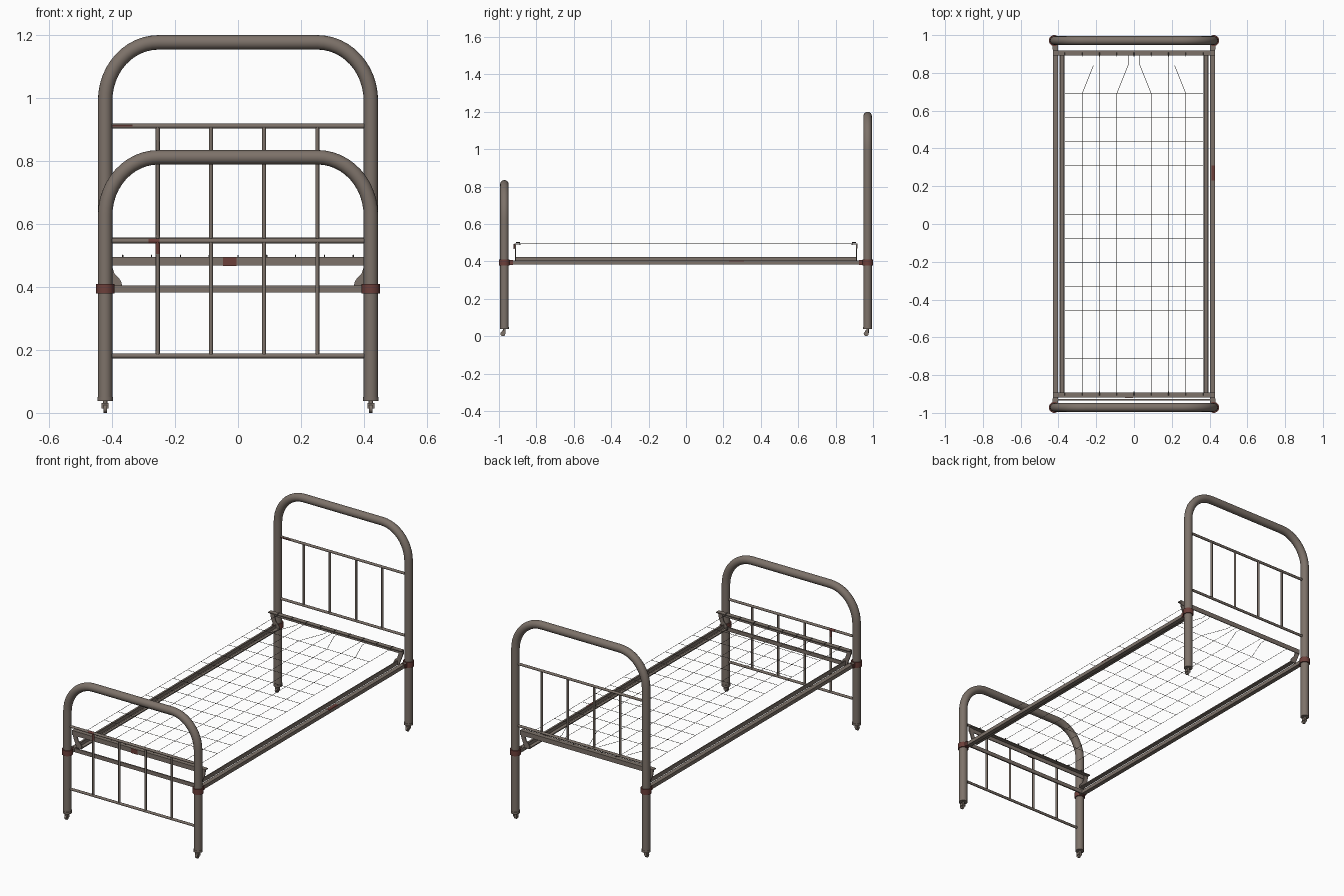
import bpy
import math
from mathutils import Vector

cube = bpy.data.objects.get("Cube")
if cube:
    bpy.data.objects.remove(cube, do_unlink=True)


def material(name, rgb):
    m = bpy.data.materials.new(name)
    m.use_nodes = True
    m.diffuse_color = (*rgb, 1)
    bsdf = m.node_tree.nodes["Principled BSDF"]
    bsdf.inputs["Base Color"].default_value = (*rgb, 1)
    bsdf.inputs["Roughness"].default_value = 0.7
    return m


METAL = material("weathered brown metal", (0.205, 0.168, 0.142))
RUST = material("rust red", (0.15, 0.05, 0.042))
WIRE = material("dark wire", (0.07, 0.06, 0.052))


def tube(name, paths, radius, mat, res=4):
    """Round tubes along one or more point paths, joined in one object."""
    cu = bpy.data.curves.new(name, "CURVE")
    cu.dimensions = "3D"
    cu.bevel_depth = radius
    cu.bevel_resolution = res
    cu.use_fill_caps = True
    for path in paths:
        sp = cu.splines.new("POLY")
        sp.points.add(len(path) - 1)
        for p, co in zip(sp.points, path):
            p.co = (*co, 1)
    ob = bpy.data.objects.new(name, cu)
    bpy.context.collection.objects.link(ob)
    cu.materials.append(mat)
    bpy.ops.object.select_all(action="DESELECT")
    ob.select_set(True)
    bpy.context.view_layer.objects.active = ob
    bpy.ops.object.convert(target="MESH")
    bpy.ops.object.shade_smooth_by_angle(angle=math.radians(50))


def prism(name, profile, start, along, u, v, mat):
    """Extrude a 2D profile (in axes u, v) from start by the vector along."""
    start, along, u, v = map(Vector, (start, along, u, v))
    ring = [start + u * a + v * b for a, b in profile]
    n = len(ring)
    faces = [[i, (i + 1) % n, n + (i + 1) % n, n + i] for i in range(n)]
    faces += [list(range(n))[::-1], list(range(n, 2 * n))]
    me = bpy.data.meshes.new(name)
    me.from_pydata(ring + [p + along for p in ring], [], faces)
    me.materials.append(mat)
    ob = bpy.data.objects.new(name, me)
    bpy.context.collection.objects.link(ob)
    bpy.ops.object.select_all(action="DESELECT")
    ob.select_set(True)
    bpy.context.view_layer.objects.active = ob
    bpy.ops.object.mode_set(mode="EDIT")
    bpy.ops.mesh.select_all(action="SELECT")
    bpy.ops.mesh.normals_make_consistent(inside=False)
    bpy.ops.object.mode_set(mode="OBJECT")
    return ob


def box(name, lo, hi, mat):
    w, d, h = (b - a for a, b in zip(lo, hi))
    rect = [(0, 0), (w, 0), (w, d), (0, d)]
    return prism(name, rect, lo, (0, 0, h), (1, 0, 0), (0, 1, 0), mat)


PX, PY = 0.422, 0.971
TUBE_R = 0.023
BARS = [-0.255, -0.086, 0.083, 0.252]


def hoop(y, top):
    """Leg, rounded corner, top rail, rounded corner, leg."""
    rx, rz, steps = 0.17, 0.185, 12
    half = []
    for i in range(steps + 1):
        a = math.pi / 2 * i / steps
        half.append((PX - rx + rx * math.cos(a), top - rz + rz * math.sin(a)))
    half.insert(0, (PX, 0.04))
    pts = half + [(-x, z) for x, z in reversed(half)]
    return [(x, y, z) for x, z in pts]


# Head and foot ends: hoop, cross rails and balusters
for end, y, top, low, high in (("head", PY, 1.177, 0.55, 0.911),
                               ("foot", -PY, 0.812, 0.181, 0.546)):
    s = 1 if y > 0 else -1
    tube(end + "_hoop", [hoop(y, top)], TUBE_R, METAL, 6)
    tube(end + "_cross_rails",
         [[(-PX, y, z), (PX, y, z)] for z in (low, high)], 0.0075, METAL, 2)
    tube(end + "_balusters",
         [[(x, y, low), (x, y, high)] for x in BARS], 0.0065, METAL, 2)

    for side, sx in (("left", 1), ("right", -1)):
        x = sx * PX
        tag = f"{end}_{side}_"
        # Clamp around the leg, with a lug toward the frame that is worn on top
        tube(tag + "collar", [[(x, y, 0.379), (x, y, 0.41)]], 0.029, RUST, 5)
        lug = box(tag + "collar_lug", (x - 0.01, min(y, s * 0.925), 0.382),
                  (x + 0.01, max(y, s * 0.925), 0.408), RUST)
        lug.data.materials.append(METAL)
        for face in lug.data.polygons:
            face.material_index = int(face.normal.z > 0.5)
        # Leg foot ring and caster
        tube(tag + "foot_ring", [[(x, y, 0.038), (x, y, 0.05)]], 0.025, METAL, 5)
        tube(tag + "caster_stem", [[(x, y, 0.018), (x, y, 0.045)]], 0.007, METAL, 2)
        yw = y - 0.008
        box(tag + "caster_fork", (x - 0.011, yw - 0.005, 0.014),
            (x + 0.011, yw + 0.013, 0.031), METAL)
        tube(tag + "caster_wheel",
             [[(x - 0.006, yw, 0.013), (x + 0.006, yw, 0.013)]], 0.013, METAL, 4)
        # Horn-shaped corner bracket rising from the side rail to the end angle
        horn = [(0.402, 0.4), (0.368, 0.4), (0.37, 0.415), (0.378, 0.428),
                (0.392, 0.442), (0.4, 0.465), (0.402, 0.49), (0.43, 0.49),
                (0.426, 0.462), (0.416, 0.436)]
        prism(tag + "bracket", [(sx * a, b) for a, b in horn],
              (0, s * 0.915, 0), (0, -s * 0.006, 0), (1, 0, 0), (0, 0, 1), METAL)

    # Angle bar holding the end of the mesh
    angle = [(0, 0), (0, 0.027), (-0.027, 0.027), (-0.027, 0.022),
             (-0.005, 0.022), (-0.005, 0)]
    prism(end + "_angle", [(s * a, b) for a, b in angle],
          (-0.43, s * 0.918, 0.468), (0.86, 0, 0), (0, 1, 0), (0, 0, 1), METAL)

# Lower flat bar at the foot end
box("foot_lower_bar", (-PX, -0.935, 0.382), (PX, -0.927, 0.404), METAL)

# Side rails: outer bar between the collars and, past a gap, an inner angle
for side, sx in (("left", 1), ("right", -1)):
    outer = [(0.403, 0.383), (0.428, 0.383), (0.428, 0.404), (0.403, 0.404)]
    inner = [(0.37, 0.4), (0.395, 0.4), (0.395, 0.424), (0.39, 0.424),
             (0.39, 0.406), (0.37, 0.406)]
    for part, prof, reach in (("outer_rail", outer, 0.955),
                              ("inner_angle", inner, 0.912)):
        prism(f"{side}_{part}", [(sx * a, b) for a, b in prof],
              (0, -reach, 0), (0, 2 * reach, 0), (1, 0, 0), (0, 0, 1), METAL)

# Wire mesh: lengthwise and crosswise wires, spring ties at the head
Z = 0.494
cols = [0.0915 * i for i in range(-4, 5)]
rows = [0.69 - 0.1275 * i for i in range(12)]
wires = [[(x, -0.895, Z), (x, 0.69, Z)] for x in cols]
wires += [[(-0.366, y, Z), (0.366, y, Z)] for y in rows]
for i, x in enumerate(cols):
    lean = 0.06 if i % 2 else 0
    wires.append([(x, 0.69, Z), (x - math.copysign(lean, x), 0.84, Z),
                  (x - math.copysign(lean, x), 0.895, Z)])
tube("wire_mesh", wires, 0.0012, WIRE, 0)

# Hooks where the wires meet the end angles
tube("mesh_hooks", [[(x, s * 0.888, Z - 0.006), (x, s * 0.888, Z + 0.007),
                     (x, s * 0.908, Z + 0.007)] for x in cols for s in (1, -1)],
     0.002, WIRE, 0)

# Rust patches
box("rail_rust_patch", (0.411, 0.23, 0.4), (0.429, 0.31, 0.405), RUST)
box("foot_angle_rust_patch", (-0.047, -0.921, 0.467), (-0.005, -0.917, 0.494), RUST)
box("head_rail_rust_patch", (-0.4, PY - 0.008, 0.909), (-0.335, PY, 0.914), RUST)
tube("foot_rail_rust_patch", [[(-0.285, -PY, 0.546), (-0.25, -PY, 0.546)]], 0.008, RUST, 2)
tube("baluster_rust_patch", [[(-0.255, -PY, 0.505), (-0.255, -PY, 0.546)]], 0.007, RUST, 2)
